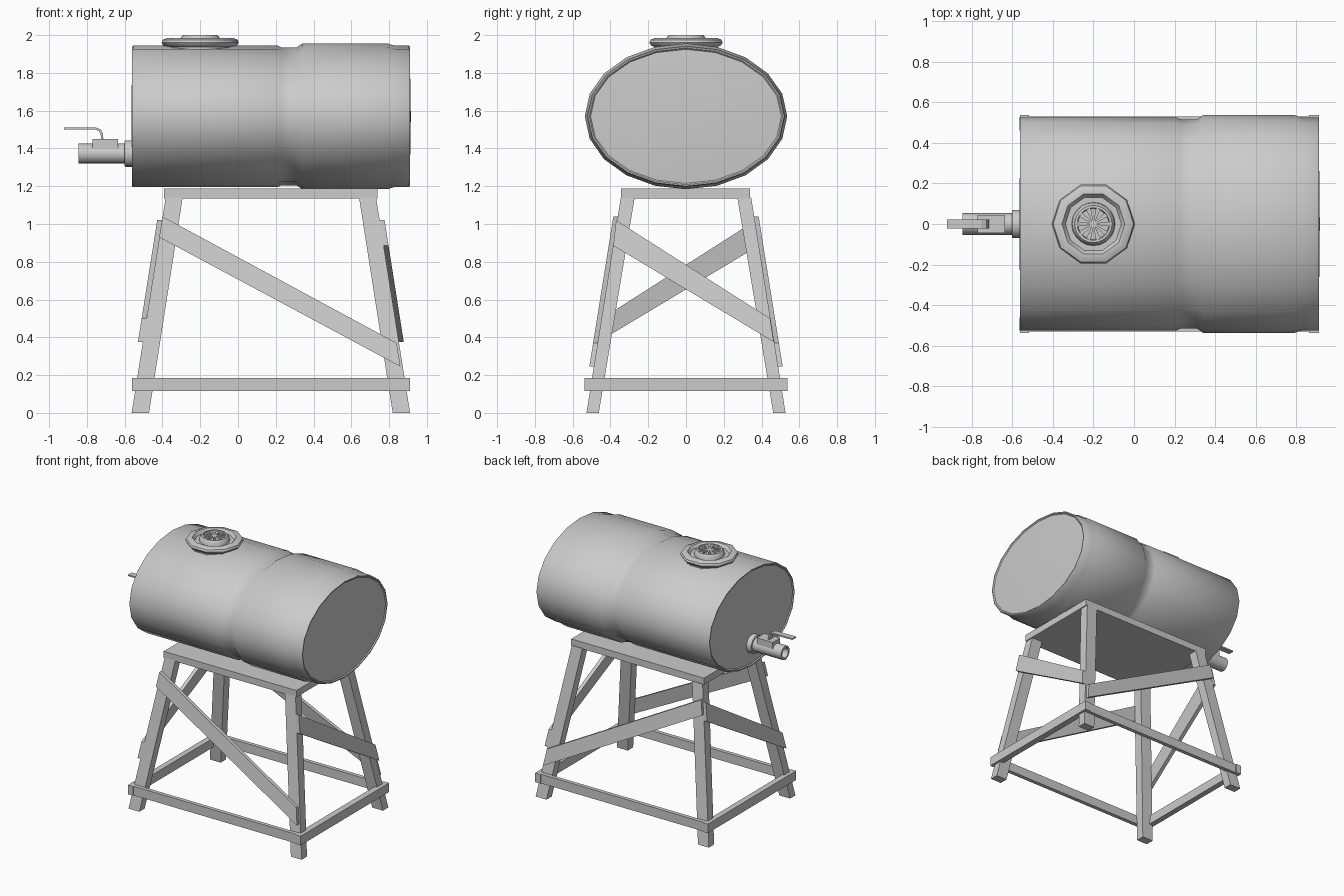
import bpy, bmesh
from math import sin, cos, pi, radians
from mathutils import Vector

if "Cube" in bpy.data.objects:
    bpy.data.objects.remove(bpy.data.objects["Cube"])

CX = 0.174          # stand centre in x
TANK_Z = 1.57


def finish(name, bm, smooth=None):
    bmesh.ops.recalc_face_normals(bm, faces=bm.faces)
    me = bpy.data.meshes.new(name)
    bm.to_mesh(me)
    bm.free()
    ob = bpy.data.objects.new(name, me)
    bpy.context.collection.objects.link(ob)
    if smooth:
        bpy.ops.object.select_all(action='DESELECT')
        ob.select_set(True)
        bpy.context.view_layer.objects.active = ob
        bpy.ops.object.shade_smooth_by_angle(angle=radians(smooth))
    return ob


def lathe(name, profile, sides, place, smooth=40):
    """Sweep (height, radius) points round an axis; radius 0 closes to a point."""
    bm = bmesh.new()
    rings = []
    for h, r in profile:
        n = 1 if r == 0 else sides
        rings.append([bm.verts.new(place(h, r, 2 * pi * i / sides)) for i in range(n)])
    for a, b in zip(rings, rings[1:]):
        for i in range(sides):
            j = (i + 1) % sides
            quad = [a[i % len(a)], a[j % len(a)], b[j % len(b)], b[i % len(b)]]
            bm.faces.new(list(dict.fromkeys(quad)))
    return finish(name, bm, smooth)


def prism(name, lower, upper):
    """Solid between two matching loops of points."""
    bm = bmesh.new()
    a = [bm.verts.new(p) for p in lower]
    b = [bm.verts.new(p) for p in upper]
    bm.faces.new(a)
    bm.faces.new(b)
    n = len(a)
    for i in range(n):
        j = (i + 1) % n
        bm.faces.new([a[i], a[j], b[j], b[i]])
    return finish(name, bm)


def box(name, x0, x1, y0, y1, z0, z1):
    loop = lambda z: [(x0, y0, z), (x1, y0, z), (x1, y1, z), (x0, y1, z)]
    return prism(name, loop(z0), loop(z1))


# Oval barrel lying along x
def tank_point(h, r, a):
    wide = r + 0.15 if r > 0.3 else r * 1.4
    return (h, wide * cos(a), TANK_Z + r * sin(a))


lathe("barrel", [
    (-0.565, 0), (-0.562, 0.2), (-0.555, 0.355), (-0.562, 0.362), (-0.562, 0.369), (-0.556, 0.374),
    (0.21, 0.374), (0.23, 0.365), (0.31, 0.365), (0.34, 0.386), (0.79, 0.386),
    (0.83, 0.374), (0.904, 0.374), (0.91, 0.369), (0.91, 0.362), (0.903, 0.355),
    (0.912, 0.2), (0.915, 0)], 20, tank_point)

# Filler lid: rounded outer ring, groove, raised centre
LID = Vector((-0.2, 0, 0))
lid_point = lambda h, r, a: LID + Vector((r * cos(a), r * sin(a), h))
lathe("lid_ring", [
    (1.88, 0.17), (1.937, 0.175), (1.945, 0.195), (1.96, 0.204), (1.975, 0.198),
    (1.985, 0.175), (1.985, 0.155), (1.962, 0.138), (1.962, 0.1), (1.962, 0)], 10, lid_point)
lathe("lid_cap", [
    (1.955, 0.108), (1.985, 0.104), (2.0, 0.092), (2.0, 0.08), (1.982, 0.076), (1.982, 0)],
    20, lid_point)
lathe("lid_hub", [(1.975, 0.02), (1.996, 0.02), (1.996, 0)], 10, lid_point)
for i in range(10):
    a = 2 * pi * i / 10
    u, v = Vector((cos(a), sin(a), 0)), Vector((-sin(a), cos(a), 0))
    loop = lambda z: [LID + u * r + v * w + Vector((0, 0, z)) for r, w in
                      ((0.015, -0.004), (0.08, -0.012), (0.08, 0.012), (0.015, 0.004))]
    prism("lid_spoke", loop(1.975), loop(1.996))

# Tap on the left end
tap_point = lambda h, r, a: (h, r * cos(a), 1.373 + r * sin(a))
lathe("tap_flange", [(-0.55, 0.07), (-0.595, 0.07), (-0.6, 0.066), (-0.6, 0)], 16, tap_point)
lathe("tap_pipe", [(-0.57, 0.053), (-0.845, 0.053), (-0.845, 0.038), (-0.74, 0.038), (-0.74, 0)],
      16, tap_point)
box("tap_block", -0.77, -0.635, -0.045, 0.045, 1.38, 1.45)
lever = [(-0.725, 1.44), (-0.727, 1.475), (-0.735, 1.492), (-0.755, 1.499), (-0.92, 1.501),
         (-0.92, 1.511), (-0.75, 1.51), (-0.726, 1.5), (-0.715, 1.478), (-0.712, 1.44)]
prism("tap_lever", [(x, -0.022, z) for x, z in lever], [(x, 0.022, z) for x, z in lever])

# Stand top
box("stand_top", CX - 0.565, CX + 0.565, -0.345, 0.34, 1.135, 1.187)

# Splayed legs
for sx in (-1, 1):
    for sy in (-1, 1):
        def section(z, xi, xo, yi, yo):
            return [(CX + sx * x, sy * y, z) for x, y in ((xi, yi), (xo, yi), (xo, yo), (xi, yo))]
        prism("leg", section(0, 0.645, 0.737, 0.462, 0.527),
              section(1.14, 0.467, 0.557, 0.272, 0.345))

# Lower rails
for s in (-1, 1):
    box("long_rail", CX - 0.735, CX + 0.735, *sorted((s * 0.5, s * 0.53)), 0.115, 0.185)
    x = CX + s * 0.712
    box("end_rail", x - 0.024, x + 0.024 if s > 0 else x + 0.02, -0.537, 0.537, 0.115, 0.185)

# Diagonal braces lying on the sloping leg faces
long_brace = [(-0.40, 1.04), (-0.417, 0.93), (0.86, 0.245), (0.84, 0.37)]
end_brace = [(-0.37, 1.02), (-0.385, 0.885), (0.465, 0.375), (0.445, 0.50)]
for s in (-1, 1):
    on_side = lambda d: [(x, s * (0.527 - 0.16 * z + d), z) for x, z in long_brace]
    prism("long_brace", on_side(-0.003), on_side(0.024))
    on_end = lambda d: [(CX + s * (0.737 - 0.158 * z + d), s * y, z) for y, z in end_brace]
    prism("end_brace", on_end(-0.003), on_end(0.026))
